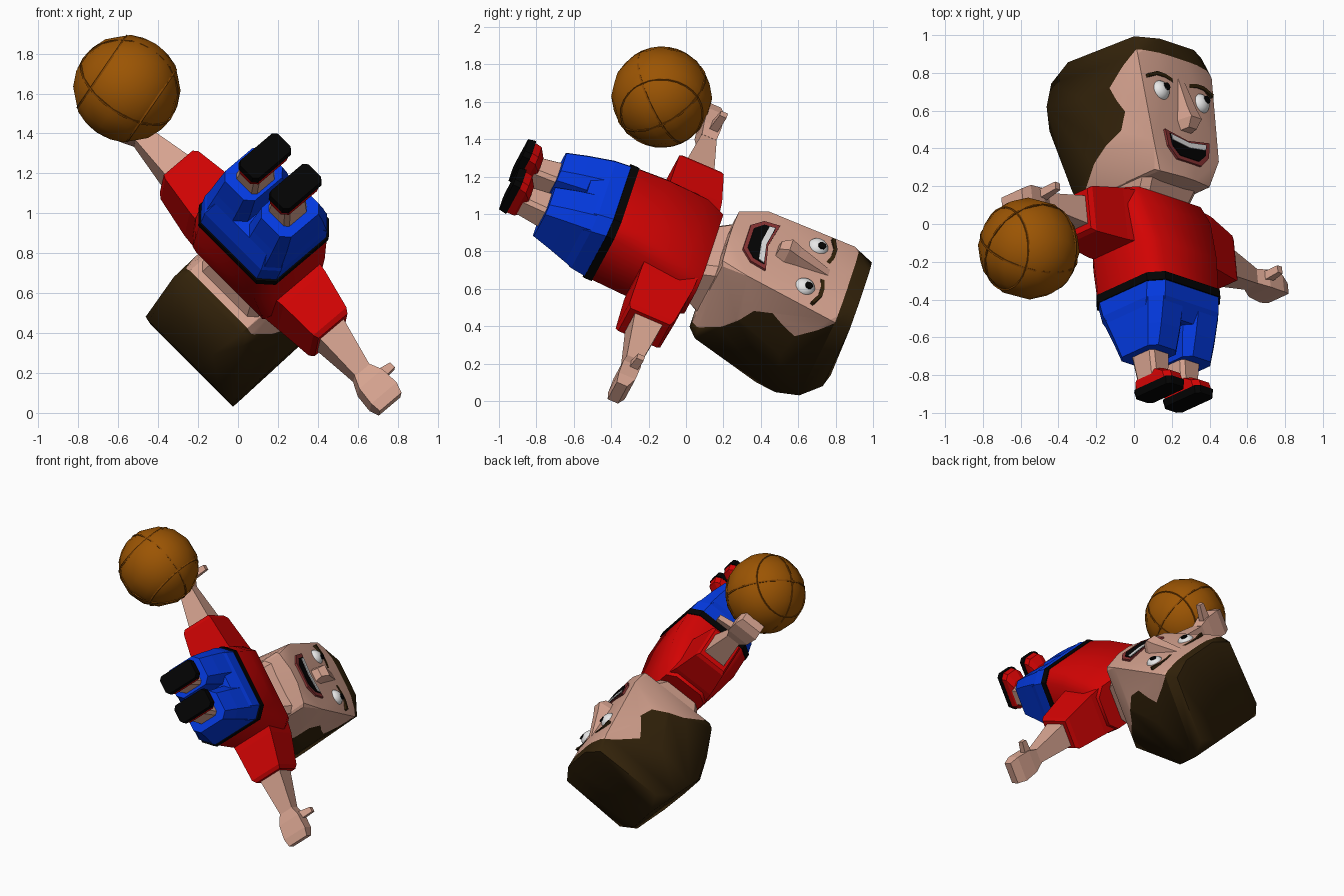
import bpy, bmesh, math
from mathutils import Matrix, Vector

if "Cube" in bpy.data.objects:
    bpy.data.objects.remove(bpy.data.objects["Cube"])

# Tilted body frame: side, forward, up directions and the body's centre plane
SIDE = Vector((0.688, -0.229, -0.689)).normalized()
UP = Vector((-0.088, 0.916, -0.392))
UP = (UP - SIDE * UP.dot(SIDE)).normalized()
FWD = SIDE.cross(UP)
BODY = Matrix((SIDE, -FWD, UP)).transposed().to_4x4()
BODY.translation = SIDE * -0.477


def material(name, rgb):
    m = bpy.data.materials.new(name)
    m.diffuse_color = (*rgb, 1)
    m.use_nodes = True
    m.node_tree.nodes["Principled BSDF"].inputs["Base Color"].default_value = m.diffuse_color
    return m


SKIN = material("skin", (0.68, 0.37, 0.28))
HAIR = material("dark brown", (0.032, 0.016, 0.003))
RED = material("red", (0.65, 0.001, 0.001))
BLUE = material("blue", (0.001, 0.042, 0.76))
BLACK = material("black", (0.001, 0.001, 0.001))
WHITE = material("white", (0.8, 0.8, 0.8))
LIP = material("lip red", (0.26, 0.035, 0.035))
BALL = material("ball orange", (0.33, 0.09, 0.001))
SEAM = material("seam brown", (0.25, 0.066, 0.001))


def finish(name, bm, mat, angle=None, matrix=BODY):
    bmesh.ops.recalc_face_normals(bm, faces=bm.faces)
    me = bpy.data.meshes.new(name)
    bm.to_mesh(me)
    bm.free()
    me.materials.append(mat)
    ob = bpy.data.objects.new(name, me)
    bpy.context.collection.objects.link(ob)
    ob.matrix_world = matrix
    smooth(me, angle)
    return ob


def smooth(me, angle):
    if angle:
        me.polygons.foreach_set("use_smooth", [True] * len(me.polygons))
        me.set_sharp_from_angle(angle=math.radians(angle))


# All body points are (side, forward, up)
def loft(name, rings, mat, angle=None):
    bm = bmesh.new()
    vs = [[bm.verts.new((x, -f, u)) for x, f, u in r] for r in rings]
    n = len(vs[0])
    for a, b in zip(vs, vs[1:]):
        for i in range(n):
            j = (i + 1) % n
            bm.faces.new((a[i], a[j], b[j], b[i]))
    bm.faces.new(vs[0])
    bm.faces.new(vs[-1])
    return finish(name, bm, mat, angle)


def octagon(u, x0, x1, f0, f1, c):
    return [(x0 + c, f0, u), (x1 - c, f0, u), (x1, f0 + c, u), (x1, f1 - c, u),
            (x1 - c, f1, u), (x0 + c, f1, u), (x0, f1 - c, u), (x0, f0 + c, u)]


def section(x, f, u, hf, hu):
    return [(x, f - hf, u - hu), (x, f + hf, u - hu), (x, f + hf, u + hu), (x, f - hf, u + hu)]


def plate(name, pts, f0, f1, mat):
    return loft(name, [[(x, f, u) for x, u in pts] for f in (f0, f1)], mat)


# Torso, belt, hips and neck
loft("shirt", [octagon(-0.73, -.275, .275, .295, .79, .07), octagon(-0.55, -.295, .295, .295, .79, .08),
               octagon(-0.32, -.32, .32, .34, .74, .07), octagon(-0.21, -.30, .30, .37, .69, .06)], RED, 60)
loft("belt", [octagon(u, -.28, .28, .29, .795, .07) for u in (-.775, -.73)], BLACK)
loft("shorts_hips", [octagon(-.775, -.273, .273, .297, .787, .07), octagon(-.86, -.275, .275, .315, .775, .07),
                     octagon(-.95, -.255, .255, .36, .73, .07)], BLUE)
loft("neck", [octagon(-.25, -.18, .18, .39, .66, .04), octagon(-.13, -.205, .205, .34, .74, .04)], SKIN)

for s, side in ((1, "left"), (-1, "right")):
    def mx(rings):
        return [[(s * x, f, u) for x, f, u in r] for r in rings]

    # Legs and shoes
    loft(side + "_shorts_leg", mx([octagon(-.86, .0, .27, .325, .77, .06), octagon(-1.0, .012, .255, .38, .73, .05),
                                   octagon(-1.115, .025, .24, .42, .69, .04)]), BLUE)
    loft(side + "_shin", mx([octagon(-1.05, .04, .20, .47, .64, .02), octagon(-1.25, .05, .175, .48, .62, .02)]), SKIN)
    loft(side + "_shoe", mx([octagon(-1.295, .042, .18, .455, .72, .03), octagon(-1.255, .042, .18, .455, .71, .03),
                             octagon(-1.22, .055, .167, .47, .65, .03)]), RED)
    loft(side + "_sole", mx([octagon(-1.337, .045, .177, .458, .72, .022),
                             octagon(-1.295, .04, .182, .452, .725, .022)]), BLACK)

    # Arms held straight out, with the ball arm reaching slightly forward
    d = 0.0 if s > 0 else 0.06
    loft(side + "_sleeve", mx([section(.22, .53, -.38, .16, .15), section(.34, .525, -.385, .145, .15),
                               section(.555, .50 + d / 2, -.40, .115, .13),
                               section(.58, .50 + d / 2, -.40, .10, .115)]), RED)
    loft(side + "_forearm", mx([section(.55, .50 + d / 2, -.40, .085, .085),
                                section(.84, .47 + d, -.40, .048, .042)]), SKIN)
    loft(side + "_hand", mx([section(.83, .47 + d, -.40, .05, .042), section(.90, .465 + d, -.405, .08, .05),
                             section(1.0, .46 + d, -.41, .088, .048), section(1.055, .455 + d, -.42, .075, .03)]), SKIN)
    t = .62 + 1.5 * d
    loft(side + "_thumb", mx([[(.87, .50 + d, -.42), (.93, .50 + d, -.42), (.93, .50 + d, -.37), (.87, .50 + d, -.37)],
                              [(.885, t, -.40), (.92, t, -.40), (.92, t, -.36), (.885, t, -.36)]]), SKIN)

    # Eyes with pupils glancing to one side, and arched brows
    bm = bmesh.new()
    bmesh.ops.create_uvsphere(bm, u_segments=16, v_segments=10, radius=.056)
    bmesh.ops.scale(bm, verts=bm.verts, vec=(1, .8, 1))
    bmesh.ops.translate(bm, verts=bm.verts, vec=(s * .154, -.832, .312))
    finish(side + "_eye", bm, WHITE, 60)
    px, pu = s * .154 + .012, .326
    plate(side + "_pupil", [(px + .022 * math.cos(k * math.pi / 4), pu + .022 * math.sin(k * math.pi / 4))
                            for k in range(8)], .868, .8775, BLACK)
    brow = [(.065, .377), (.12, .393), (.18, .393), (.245, .368), (.25, .385), (.18, .414), (.12, .414), (.065, .4)]
    plate(side + "_brow", [(s * x, u) for x, u in brow], .81, .85, HAIR)

# Head block
half = [(.19, .81, -.15), (.21, .79, -.14), (.25, .84, 0), (.285, .815, .5), (.26, .78, .62), (.13, .845, .615),
        (.275, .31, .635), (.30, .20, .545), (.315, .165, .42), (.26, .12, .31), (.25, .235, -.09), (.21, .26, -.14),
        (.325, .45, .35), (.30, .55, .05), (.05, .84, -.16), (.05, .85, 0), (.05, .85, .5), (.12, .25, .665),
        (.12, .09, .21), (.15, .14, .05)]


def head_block(name, mat):
    bm = bmesh.new()
    for x, f, u in half:
        for s in (1, -1):
            bm.verts.new((s * x, -f, u))
    bmesh.ops.convex_hull(bm, input=bm.verts)
    bmesh.ops.delete(bm, geom=[v for v in bm.verts if not v.link_faces], context='VERTS')
    return finish(name, bm, mat)


# The hairline profile splits the block into skin and hair
line = [(1.0, .53), (.80, .53), (.72, .47), (.612, .37), (.645, .29), (.69, .21), (.65, .115), (.56, .07),
        (.436, .005), (.308, -.108), (.28, -.3), (-.1, -.3), (-.1, .9), (1.0, .9)]
cutter = loft("hair_cutter", [[(x, f, u) for f, u in line] for x in (-.6, .6)], HAIR)
cutter.hide_render = True
for name, mat, op, angle in (("head", SKIN, 'DIFFERENCE', 20), ("hair", HAIR, 'INTERSECT', 65)):
    ob = head_block(name, mat)
    mod = ob.modifiers.new("hairline", 'BOOLEAN')
    mod.operation, mod.object, mod.solver = op, cutter, 'EXACT'
    bpy.context.view_layer.update()
    me = bpy.data.meshes.new_from_object(ob.evaluated_get(bpy.context.evaluated_depsgraph_get()))
    ob.modifiers.clear()
    ob.data = me
    me.materials.clear()
    me.materials.append(mat)
    me.polygons.foreach_set("material_index", [0] * len(me.polygons))
    smooth(me, angle)
bpy.data.objects.remove(cutter)

# Nose
loft("nose", [[(-.03, .82, .41), (.03, .82, .41), (.022, .85, .41), (-.022, .85, .41)],
              [(-.055, .82, .22), (.055, .82, .22), (.035, .91, .22), (-.035, .91, .22)],
              [(-.065, .82, .16), (.065, .82, .16), (.04, .935, .16), (-.04, .935, .16)],
              [(-.045, .82, .105), (.045, .82, .105), (.03, .90, .11), (-.03, .90, .11)]], SKIN)

# Open mouth: lips, dark inside and upper teeth
mouth = [(-.17, .08), (0, .052), (.17, .08), (.155, -.01), (.09, -.072), (-.09, -.072), (-.155, -.01)]
plate("lips", mouth, .81, .858, LIP)
plate("mouth_inside", [(x * .82, u * .74 + .003) for x, u in mouth], .853, .862, BLACK)
plate("teeth", [(-.135, .058), (0, .04), (.135, .058), (.125, .026), (0, .010), (-.125, .026)], .857, .866, WHITE)

# Ball with raised seams
place = Matrix.Translation((-.557, -.13, 1.625)) @ Matrix.Rotation(.6, 4, 'Y') @ Matrix.Rotation(.5, 4, 'X')
bm = bmesh.new()
bmesh.ops.create_uvsphere(bm, u_segments=14, v_segments=9, radius=.27)
finish("ball", bm, BALL, 60, place)


def seam(name, rot, offset):
    r = math.sqrt(.266 ** 2 - offset ** 2)
    bm = bmesh.new()
    n, w = 28, .005
    rings = []
    for i in range(n):
        c, s = math.cos(i * math.tau / n), math.sin(i * math.tau / n)
        rings.append([bm.verts.new((c * (r + a), s * (r + a), offset + b))
                      for a, b in ((-w, -w), (w * .5, -w), (w * .5, w), (-w, w))])
    for i in range(n):
        a, b = rings[i], rings[(i + 1) % n]
        for k in range(4):
            bm.faces.new((a[k], a[(k + 1) % 4], b[(k + 1) % 4], b[k]))
    finish(name, bm, SEAM, None, place @ rot)


TURN = Matrix.Rotation(math.pi / 2, 4, 'X')
SPIN = Matrix.Rotation(math.pi / 2, 4, 'Y')
seam("seam_level", Matrix.Identity(4), 0)
seam("seam_upright", TURN, 0)
seam("seam_curve_a", SPIN, .15)
seam("seam_curve_b", SPIN, -.15)
